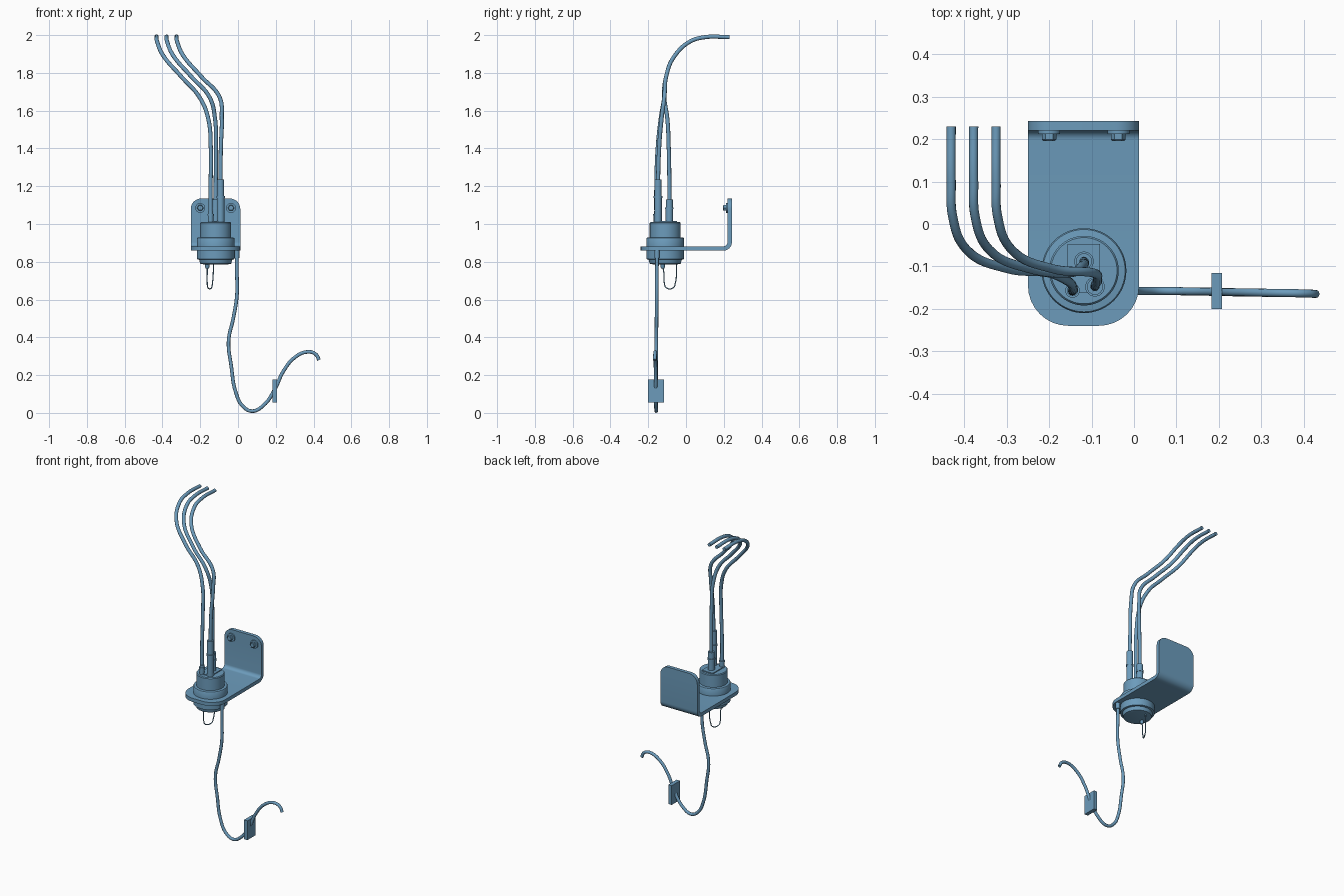
import bpy, bmesh, math
from mathutils import Vector

if "Cube" in bpy.data.objects:
    bpy.data.objects.remove(bpy.data.objects["Cube"])

CX, CY = -0.118, -0.11   # switch axis

blue = bpy.data.materials.new("blue_finish")
blue.diffuse_color = (0.15, 0.33, 0.50, 1)
blue.use_nodes = True
blue.node_tree.nodes["Principled BSDF"].inputs["Base Color"].default_value = blue.diffuse_color


def finish(ob, angle=35):
    bpy.ops.object.select_all(action='DESELECT')
    bpy.context.view_layer.objects.active = ob
    ob.select_set(True)
    bpy.ops.object.shade_smooth_by_angle(angle=math.radians(angle))
    ob.data.materials.append(blue)
    return ob


def from_bmesh(name, bm):
    bmesh.ops.recalc_face_normals(bm, faces=bm.faces)
    me = bpy.data.meshes.new(name)
    bm.to_mesh(me)
    bm.free()
    ob = bpy.data.objects.new(name, me)
    bpy.context.collection.objects.link(ob)
    return finish(ob)


def skin(bm, rings):
    """Join rings of vertices with quads and cap both ends."""
    n = len(rings[0])
    for a, b in zip(rings, rings[1:]):
        for i in range(n):
            j = (i + 1) % n
            bm.faces.new((a[i], a[j], b[j], b[i]))
    bm.faces.new(rings[0])
    bm.faces.new(rings[-1])


def lathe(name, profile, origin, steps=48, axis='Z'):
    """Spin (radius, height) pairs about an axis; Y points to the front."""
    bm = bmesh.new()
    rings = []
    for r, h in profile:
        ring = []
        for i in range(steps):
            a = 2 * math.pi * i / steps
            p = Vector((r * math.cos(a), r * math.sin(a), h))
            if axis == 'Y':
                p = Vector((p.x, -p.z, p.y))
            ring.append(bm.verts.new(p + Vector(origin)))
        rings.append(ring)
    skin(bm, rings)
    return from_bmesh(name, bm)


def tube(name, points, radius, sides=4):
    """Smooth round tube through the given points."""
    cu = bpy.data.curves.new(name, 'CURVE')
    cu.dimensions = '3D'
    cu.bevel_depth = radius
    cu.bevel_resolution = sides
    cu.use_fill_caps = True
    sp = cu.splines.new('BEZIER')
    sp.bezier_points.add(len(points) - 1)
    sp.resolution_u = 8
    for bp, p in zip(sp.bezier_points, points):
        bp.co = p
        bp.handle_left_type = bp.handle_right_type = 'AUTO'
    ob = bpy.data.objects.new(name, cu)
    bpy.context.collection.objects.link(ob)
    bpy.ops.object.select_all(action='DESELECT')
    bpy.context.view_layer.objects.active = ob
    ob.select_set(True)
    bpy.ops.object.convert(target='MESH')
    return finish(bpy.context.object, 50)


def box(name, lo, hi):
    bm = bmesh.new()
    bmesh.ops.create_cube(bm, size=1)
    for v in bm.verts:
        v.co = Vector([l + (c + 0.5) * (h - l) for l, h, c in zip(lo, hi, v.co)])
    return from_bmesh(name, bm)


# L bracket: strip following the bend, narrowed at both ends to round the corners
def bracket():
    x0, x1, t, R = -0.25, 0.012, 0.023, 0.045
    outer_y, base_z, top_z, front_y = 0.243, 0.859, 1.135, -0.24
    stations = []   # (outer y, outer z, inner y, inner z, side inset)
    rf, rt, n = 0.095, 0.055, 8
    for i in range(n + 1):
        a = math.pi / 2 * i / n
        y = front_y + rf * (1 - math.cos(a))
        stations.append((y, base_z, y, base_z + t, rf * (1 - math.sin(a))))
    cy, cz = outer_y - R, base_z + R
    for i in range(n + 1):
        a = math.pi / 2 * i / n
        s, c = math.sin(a), math.cos(a)
        stations.append((cy + R * s, cz - R * c, cy + (R - t) * s, cz - (R - t) * c, 0))
    for i in range(n + 1):
        a = math.pi / 2 * i / n
        z = top_z - rt * (1 - math.sin(a))
        stations.append((outer_y, z, outer_y - t, z, rt * (1 - math.cos(a))))
    bm = bmesh.new()
    skin(bm, [[bm.verts.new(p) for p in ((x0 + d, oy, oz), (x1 - d, oy, oz),
                                         (x1 - d, iy, iz), (x0 + d, iy, iz))]
              for oy, oz, iy, iz, d in stations])
    return from_bmesh("mounting_bracket", bm)


bracket()

# Bracket bolts with washers
for i, x in enumerate((-0.2, -0.037)):
    lathe(f"washer_{i}", [(0.026, 0), (0.026, 0.008)], (x, 0.22, 1.085), 32, 'Y')
    lathe(f"bolt_head_{i}", [(0.017, 0.008), (0.017, 0.021), (0.014, 0.024)],
          (x, 0.22, 1.085), 6, 'Y')

# Switch body: flange, upper drum and lower cap
lathe("switch_body", [(0.06, 0.785), (0.082, 0.79), (0.088, 0.812), (0.1, 0.814),
                      (0.1, 0.86), (0.09, 0.86), (0.09, 0.88), (0.1, 0.88), (0.1, 0.922),
                      (0.097, 0.927), (0.082, 0.929), (0.082, 1.005), (0.078, 1.01)],
      (CX, CY, 0), 64)
box("terminal_plate", (-0.157, -0.163, 1.005), (-0.08, -0.047, 1.016))

# Terminals with stepped boots
terminals = [(-0.145, -0.157, 1.07), (-0.118, -0.088, 1.13), (-0.092, -0.148, 1.235)]
for i, (x, y, top) in enumerate(terminals):
    r = 0.014 if i == 0 else 0.02
    mid = 1.01 + (top - 1.01) * 0.57
    lathe(f"terminal_boot_{i}", [(r, 1.01), (r, mid), (r + .003, mid), (r + .003, mid + .01),
                                 (r - .001, mid + .01), (r - .001, top)], (x, y, 0), 24)

# Three supply cables sweeping up and back
for i, (x, y, top) in enumerate(terminals):
    d = 0.053 * i
    yb = y + (-0.11 - y) * 0.5
    path = [(x, y, 1.01), (x, y, 1.2), (x + 0.001, y + (yb - y) * 0.3, 1.4),
            (-0.158 + 0.036 * i, yb, 1.56), (-0.203 + d, -0.115, 1.67),
            (-0.30 + d, -0.105, 1.78), (-0.395 + d, -0.06, 1.89),
            (-0.428 + d, 0.02, 1.965), (-0.431 + d, 0.10, 1.989), (-0.431 + d, 0.23, 1.989)]
    tube(f"supply_cable_{i}", path, 0.0108)

# Hanging lead with its upper sleeve and tag
lead = [(-0.006, -0.153, 0.87), (-0.006, -0.154, 0.75), (-0.006, -0.155, 0.62),
        (-0.025, -0.156, 0.5), (-0.05, -0.157, 0.38), (-0.036, -0.158, 0.25),
        (-0.012, -0.158, 0.11), (0.025, -0.158, 0.036), (0.075, -0.158, 0.0095),
        (0.135, -0.159, 0.04), (0.195, -0.16, 0.125), (0.24, -0.161, 0.22),
        (0.30, -0.162, 0.293), (0.37, -0.163, 0.323), (0.412, -0.164, 0.31),
        (0.429, -0.165, 0.28)]
tube("hanging_lead", lead, 0.0095)
lathe("lead_sleeve", [(0.013, 0.82), (0.013, 0.862)], (-0.006, -0.153, 0), 24)
box("lead_tag", (0.183, -0.201, 0.055), (0.207, -0.116, 0.178))

# Pin and thin wire loop below the switch
lathe("loop_pin", [(0.008, 0.765), (0.011, 0.77), (0.011, 0.795)], (-0.163, -0.123, 0), 20)
tube("wire_loop", [(-0.163, -0.123, 0.775), (-0.163, -0.117, 0.74), (-0.163, -0.115, 0.69),
                   (-0.159, -0.105, 0.663), (-0.14, -0.067, 0.663), (-0.135, -0.056, 0.69),
                   (-0.131, -0.05, 0.74), (-0.13, -0.05, 0.79)], 0.003, 2)
